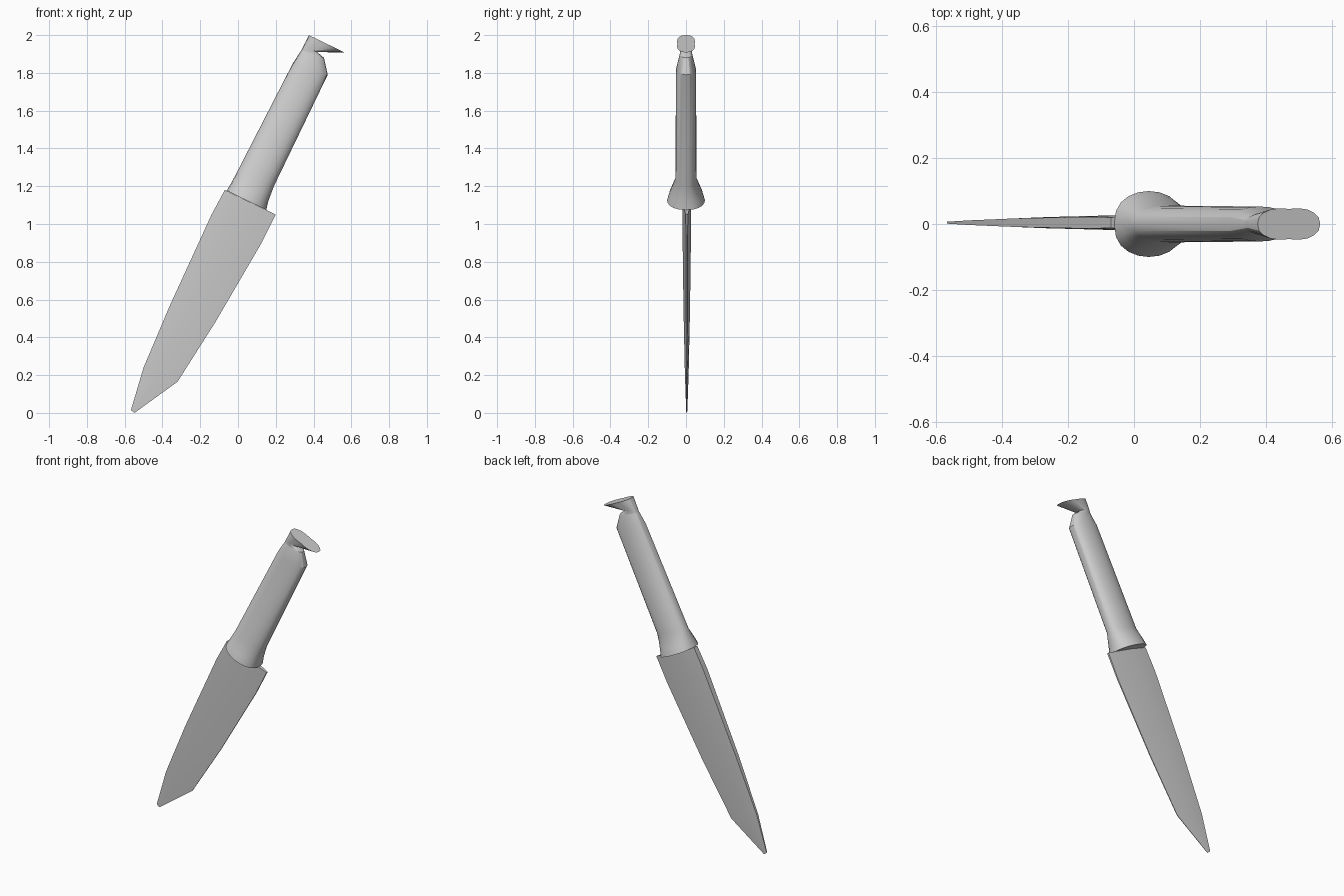
import bpy, bmesh
from math import sin, cos, tau
from mathutils import Vector

if "Cube" in bpy.data.objects:
    bpy.data.objects.remove(bpy.data.objects["Cube"])


def loft(name, rings, angle):
    """Skin a stack of equal-length rings and close both ends."""
    bm = bmesh.new()
    loops = [[bm.verts.new(p) for p in ring] for ring in rings]
    n = len(loops[0])
    for a, b in zip(loops, loops[1:]):
        for i in range(n):
            j = (i + 1) % n
            bm.faces.new((a[i], a[j], b[j], b[i]))
    bm.faces.new(loops[0][::-1])
    bm.faces.new(loops[-1])
    bmesh.ops.recalc_face_normals(bm, faces=bm.faces)
    mesh = bpy.data.meshes.new(name)
    bm.to_mesh(mesh)
    bm.free()
    obj = bpy.data.objects.new(name, mesh)
    bpy.context.collection.objects.link(obj)
    bpy.ops.object.select_all(action='DESELECT')
    obj.select_set(True)
    bpy.context.view_layer.objects.active = obj
    bpy.ops.object.shade_smooth_by_angle(angle=angle)
    return obj


def oval(left, right, half_y, waist=0.0, n=20):
    """Rounded section spanning two points in the xz plane."""
    l, r = Vector((left[0], 0, left[1])), Vector((right[0], 0, right[1]))
    mid, half = (l + r) / 2, (r - l) / 2
    ring = []
    for i in range(n):
        c, s = cos(tau * i / n), sin(tau * i / n)
        y = half_y * (abs(s) ** 0.8) * (1 if s >= 0 else -1)
        y *= 1 - waist * max(0, 1 - abs(c) * 2)
        ring.append(mid + half * c + Vector((0, y, 0)))
    return ring


def blade_section(left, right, spine, belly, edge):
    """Six-sided section: thick spine, fuller middle, thin cutting edge."""
    pts = [(0, spine), (0.4, belly), (1, edge)]
    side = [(left[0] + (right[0] - left[0]) * t, h,
             left[1] + (right[1] - left[1]) * t) for t, h in pts]
    back = [(x, -h, z) for x, h, z in reversed(side)]
    return [(x, y + 0.004, z) for x, y, z in side + back]


# Blade from guard to clipped tip
loft("blade", [
    blade_section((-0.07, 1.18), (0.20, 1.05), 0.016, 0.024, 0.006),
    blade_section((-0.14, 1.05), (0.125, 0.90), 0.018, 0.023, 0.004),
    blade_section((-0.36, 0.57), (-0.12, 0.48), 0.013, 0.017, 0.003),
    blade_section((-0.50, 0.24), (-0.32, 0.165), 0.007, 0.010, 0.002),
    blade_section((-0.567, 0.015), (-0.548, 0.0), 0.003, 0.003, 0.001),
], 0.35)

# Handle with flared guard and tapered neck
loft("handle", [
    oval((-0.06, 1.176), (0.15, 1.075), 0.10),
    oval((-0.04, 1.21), (0.16, 1.12), 0.088),
    oval((-0.005, 1.275), (0.19, 1.20), 0.056),
    oval((0.29, 1.85), (0.475, 1.79), 0.053),
    oval((0.335, 1.92), (0.455, 1.88), 0.033),
], 0.5)

# Flared pommel with a waisted, slightly domed cap
loft("pommel", [
    oval((0.335, 1.92), (0.455, 1.88), 0.033),
    oval((0.345, 1.938), (0.42, 1.91), 0.032),
    oval((0.375, 2.0), (0.565, 1.908), 0.052, 0.12),
], 0.5)
